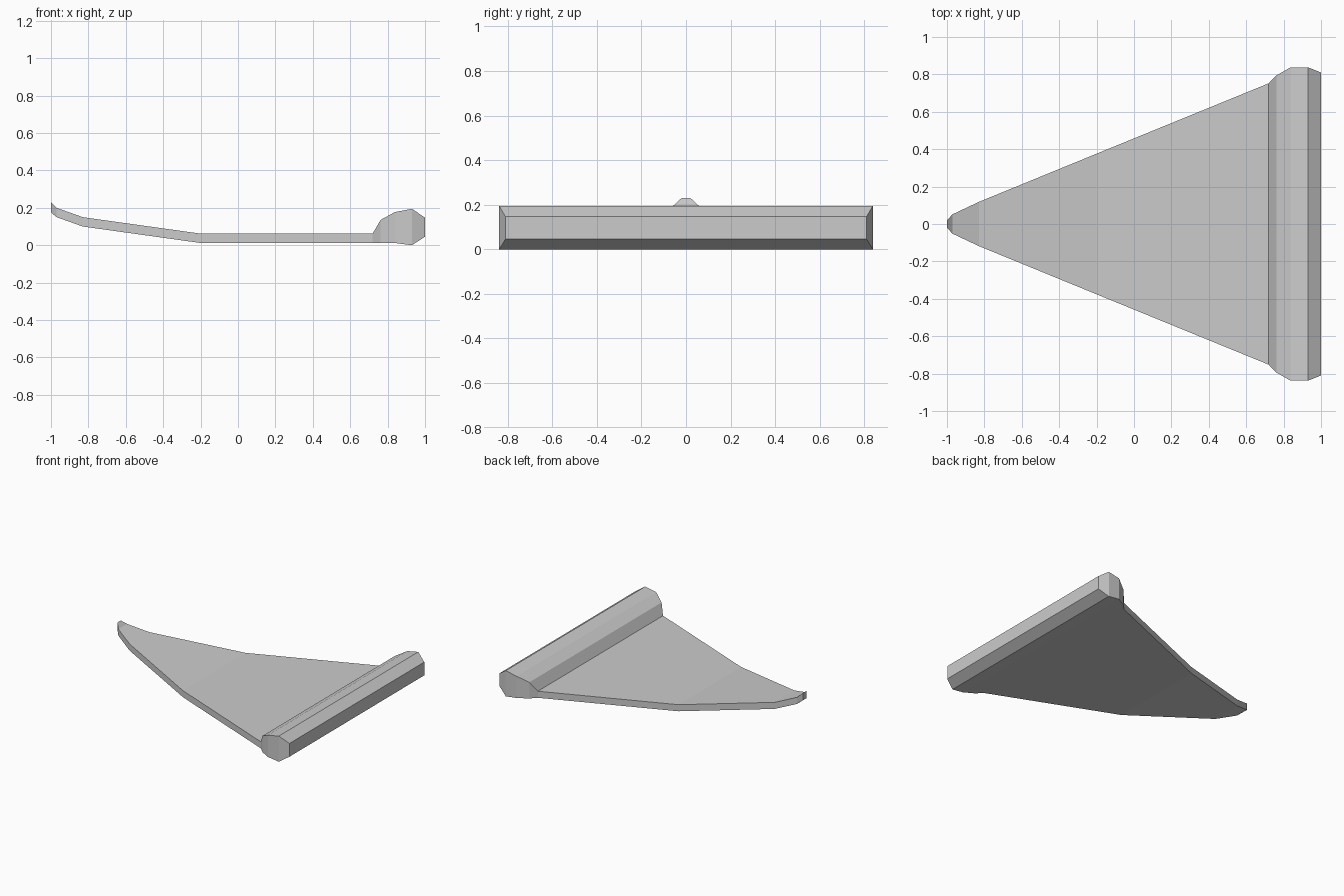
import bpy
import bmesh

cube = bpy.data.objects.get("Cube")
if cube:
    bpy.data.objects.remove(cube, do_unlink=True)

# Plain grey finish
grey = bpy.data.materials.new("plain_grey")
grey.use_nodes = True
colour = (0.6, 0.6, 0.6, 1)
grey.diffuse_color = colour
grey.node_tree.nodes["Principled BSDF"].inputs["Base Color"].default_value = colour

# Cross-sections from the upturned tip to the rounded end bar:
# x, half width, underside height, top height
tip_and_plate = [
    (-1.0, 0.02, 0.175, 0.23),
    (-0.97, 0.052, 0.15, 0.20),
    (-0.83, 0.118, 0.10, 0.15),
    (-0.20, 0.376, 0.012, 0.062),
    (0.72, 0.752, 0.012, 0.062),
]
end_bar = [
    (0.762, 0.795, 0.012, 0.135),
    (0.838, 0.838, 0.012, 0.177),
    (0.93, 0.838, 0.0, 0.195),
    (1.0, 0.81, 0.046, 0.147),
]


def loft(name, stations):
    """Skin rectangular sections along x and cap both ends."""
    bm = bmesh.new()
    rings = [
        [bm.verts.new((x, y, z)) for y, z in ((-w, low), (w, low), (w, high), (-w, high))]
        for x, w, low, high in stations
    ]
    for a, b in zip(rings, rings[1:]):
        for i in range(4):
            j = (i + 1) % 4
            bm.faces.new((a[i], a[j], b[j], b[i]))
    bm.faces.new(rings[0])
    bm.faces.new(rings[-1])
    bmesh.ops.recalc_face_normals(bm, faces=bm.faces)
    mesh = bpy.data.meshes.new(name)
    bm.to_mesh(mesh)
    bm.free()
    mesh.materials.append(grey)
    obj = bpy.data.objects.new(name, mesh)
    bpy.context.collection.objects.link(obj)
    return obj


# Tapered plate and end bar share one continuous skin
loft("tapered_plate_with_end_bar", tip_and_plate + end_bar)
